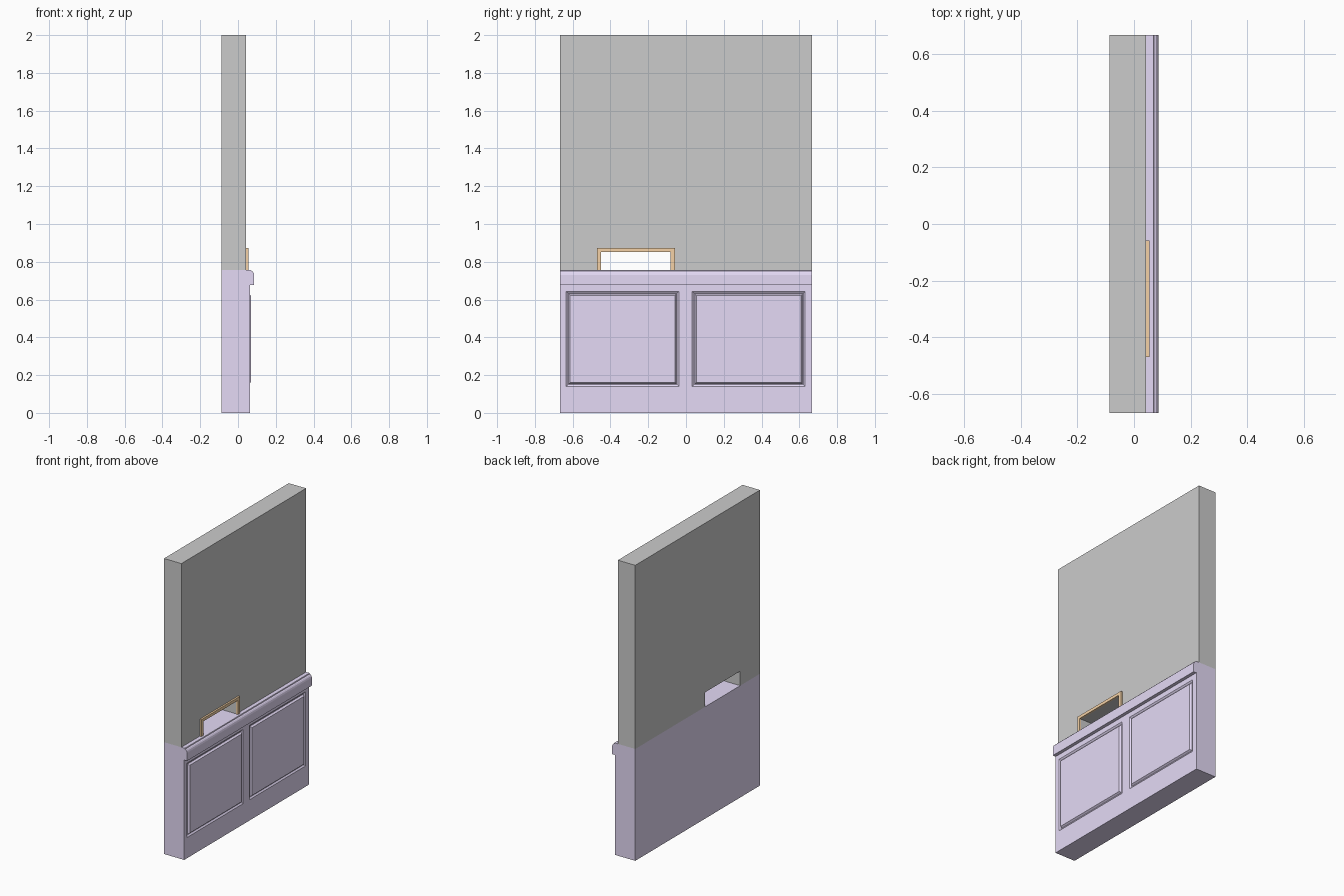
import bpy, bmesh
from mathutils import Vector

if "Cube" in bpy.data.objects:
    bpy.data.objects.remove(bpy.data.objects["Cube"])

HALF = 0.667          # half length of the wall along y
TOP = 0.757           # top of the wainscot
BACK, FACE = -0.087, 0.043


def material(name, color):
    m = bpy.data.materials.new(name)
    m.diffuse_color = color
    m.use_nodes = True
    m.node_tree.nodes["Principled BSDF"].inputs["Base Color"].default_value = m.diffuse_color
    return m


def prism(points, start, length):
    """Polygon of 3D points extruded by a vector, as a bmesh."""
    bm = bmesh.new()
    face = bm.faces.new([bm.verts.new(p) for p in points])
    out = bmesh.ops.extrude_face_region(bm, geom=[face], use_keep_orig=True)
    moved = [v for v in out["geom"] if isinstance(v, bmesh.types.BMVert)]
    bmesh.ops.translate(bm, verts=moved, vec=Vector(length))
    bmesh.ops.translate(bm, verts=bm.verts[:], vec=Vector(start))
    bmesh.ops.recalc_face_normals(bm, faces=bm.faces[:])
    return bm


def finish(bm, name, mat=None):
    mesh = bpy.data.meshes.new(name)
    bm.to_mesh(mesh)
    bm.free()
    obj = bpy.data.objects.new(name, mesh)
    bpy.context.collection.objects.link(obj)
    if mat:
        mesh.materials.append(mat)
    return obj


def arch(y0, y1, z0, z1, hy0, hy1, hz, x, depth):
    """Slab in the yz plane with a notch open at the bottom."""
    pts = [(0, y0, z0), (0, hy0, z0), (0, hy0, hz), (0, hy1, hz),
           (0, hy1, z0), (0, y1, z0), (0, y1, z1), (0, y0, z1)]
    return prism(pts, (x, 0, 0), (depth, 0, 0))


purple = material("wainscot_paint", (0.78, 0.70, 0.92, 1))
orange = material("frame_wood", (0.91, 0.64, 0.38, 1))

# Upper wall with the pass-through opening
finish(arch(-HALF, HALF, TOP, 2.0, -0.455, -0.077, 0.855, BACK, FACE - BACK), "upper_wall")

# Trim around the opening
finish(arch(-0.47, -0.058, TOP, 0.872, -0.45, -0.081, 0.852, FACE, 0.012),
       "opening_frame", orange)

# Wainscot with its overhanging rounded rail
FRONT = 0.064
profile = [(BACK, 0), (FRONT, 0), (FRONT, 0.676), (0.086, 0.676), (0.086, 0.73),
           (0.083, 0.741), (0.078, 0.748), (0.071, 0.751), (0.069, TOP), (BACK, TOP)]
bm = prism([(x, 0, z) for x, z in profile], (0, -HALF, 0), (0, 2 * HALF, 0))

# Cut lines around the two panels
panels = [(-0.635, -0.037), (0.033, 0.631)]
Z0, Z1 = 0.14, 0.643
cuts = [((0, y, 0), (0, 1, 0)) for p in panels for y in p]
cuts += [((0, 0, z), (0, 0, 1)) for z in (Z0, Z1)]
for co, no in cuts:
    bmesh.ops.bisect_plane(bm, geom=bm.verts[:] + bm.edges[:] + bm.faces[:],
                           plane_co=co, plane_no=no)
bm.normal_update()

# Recessed groove, then raised field, on each panel
fields = []
for f in bm.faces:
    c = f.calc_center_median()
    if f.normal.x > 0.9 and abs(c.x - FRONT) < 1e-4 and Z0 < c.z < Z1 \
            and any(a < c.y < b for a, b in panels):
        fields.append(f)
for thickness, depth in ((0.010, -0.008), (0.004, 0.0), (0.008, 0.012)):
    bmesh.ops.inset_individual(bm, faces=fields, thickness=thickness, depth=depth,
                               use_even_offset=True)
finish(bm, "wainscot", purple)
